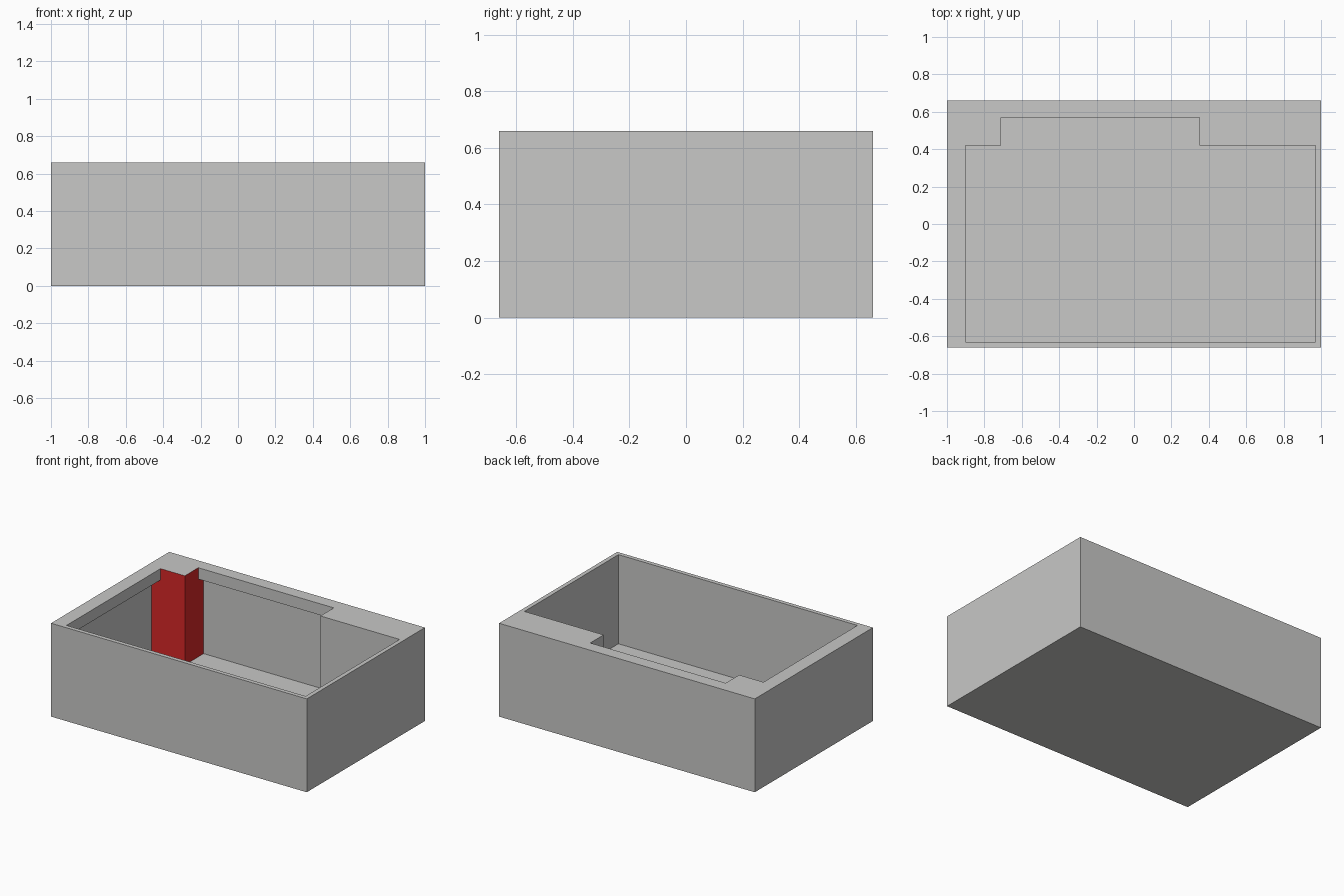
import bpy
import bmesh

if "Cube" in bpy.data.objects:
    bpy.data.objects.remove(bpy.data.objects["Cube"], do_unlink=True)

WIDTH, DEPTH, HEIGHT = 1.0, 0.66, 0.66      # half width, half depth, full height
INNER_X, INNER_Y, FLOOR = 0.97, 0.63, 0.03  # inner wall faces
POST_LEFT, POST_RIGHT, POST_Y = -0.71, 0.35, 0.42
LIP_X, LIP_Y, LIP_Z = -0.90, 0.57, 0.58     # overhanging lip on two sides


def material(name, colour):
    mat = bpy.data.materials.new(name)
    mat.use_nodes = True
    mat.diffuse_color = colour
    mat.node_tree.nodes["Principled BSDF"].inputs["Base Color"].default_value = colour
    return mat


def prism(name, outline, bottom, top):
    """Extrude a plan outline between two heights."""
    bm = bmesh.new()
    base = bm.faces.new([bm.verts.new((x, y, bottom)) for x, y in outline])
    ext = bmesh.ops.extrude_face_region(bm, geom=[base])["geom"]
    moved = [v for v in ext if isinstance(v, bmesh.types.BMVert)]
    bmesh.ops.translate(bm, verts=moved, vec=(0, 0, top - bottom))
    bmesh.ops.recalc_face_normals(bm, faces=bm.faces)
    mesh = bpy.data.meshes.new(name)
    bm.to_mesh(mesh)
    bm.free()
    obj = bpy.data.objects.new(name, mesh)
    bpy.context.collection.objects.link(obj)
    return obj


def room_outline(left, back):
    """Rectangle with a notch at the back, between the two corner posts."""
    return [(left, -INNER_Y), (INNER_X, -INNER_Y), (INNER_X, POST_Y),
            (POST_RIGHT, POST_Y), (POST_RIGHT, back), (POST_LEFT, back),
            (POST_LEFT, POST_Y), (left, POST_Y)]


# Outer block, hollowed by the cavity and the smaller top opening
rectangle = [(-WIDTH, -DEPTH), (WIDTH, -DEPTH), (WIDTH, DEPTH), (-WIDTH, DEPTH)]
box = prism("open_box", rectangle, 0, HEIGHT)
cutters = [
    prism("cavity_cutter", room_outline(-INNER_X, INNER_Y), FLOOR, LIP_Z),
    prism("opening_cutter", room_outline(LIP_X, LIP_Y), HEIGHT / 2, HEIGHT + 0.2),
]
for cutter in cutters:
    mod = box.modifiers.new(cutter.name, "BOOLEAN")
    mod.operation = "DIFFERENCE"
    mod.solver = "EXACT"
    mod.object = cutter

# Bake the cuts so faces can be coloured
bpy.context.view_layer.update()
graph = bpy.context.evaluated_depsgraph_get()
hollow = bpy.data.meshes.new_from_object(box.evaluated_get(graph))
box.modifiers.clear()
box.data = hollow
for cutter in cutters:
    bpy.data.objects.remove(cutter, do_unlink=True)

# Grey shell, red sides on the back corner post
hollow.materials.clear()
hollow.materials.append(material("grey", (0.58, 0.58, 0.57, 1)))
hollow.materials.append(material("red", (0.68, 0.02, 0.02, 1)))
for face in hollow.polygons:
    c, n = face.center, face.normal
    front_side = n.y < -0.9 and abs(c.y - POST_Y) < 0.01 and c.x < POST_LEFT
    inner_side = n.x > 0.9 and abs(c.x - POST_LEFT) < 0.01
    face.material_index = int(front_side or inner_side)
    face.use_smooth = False
